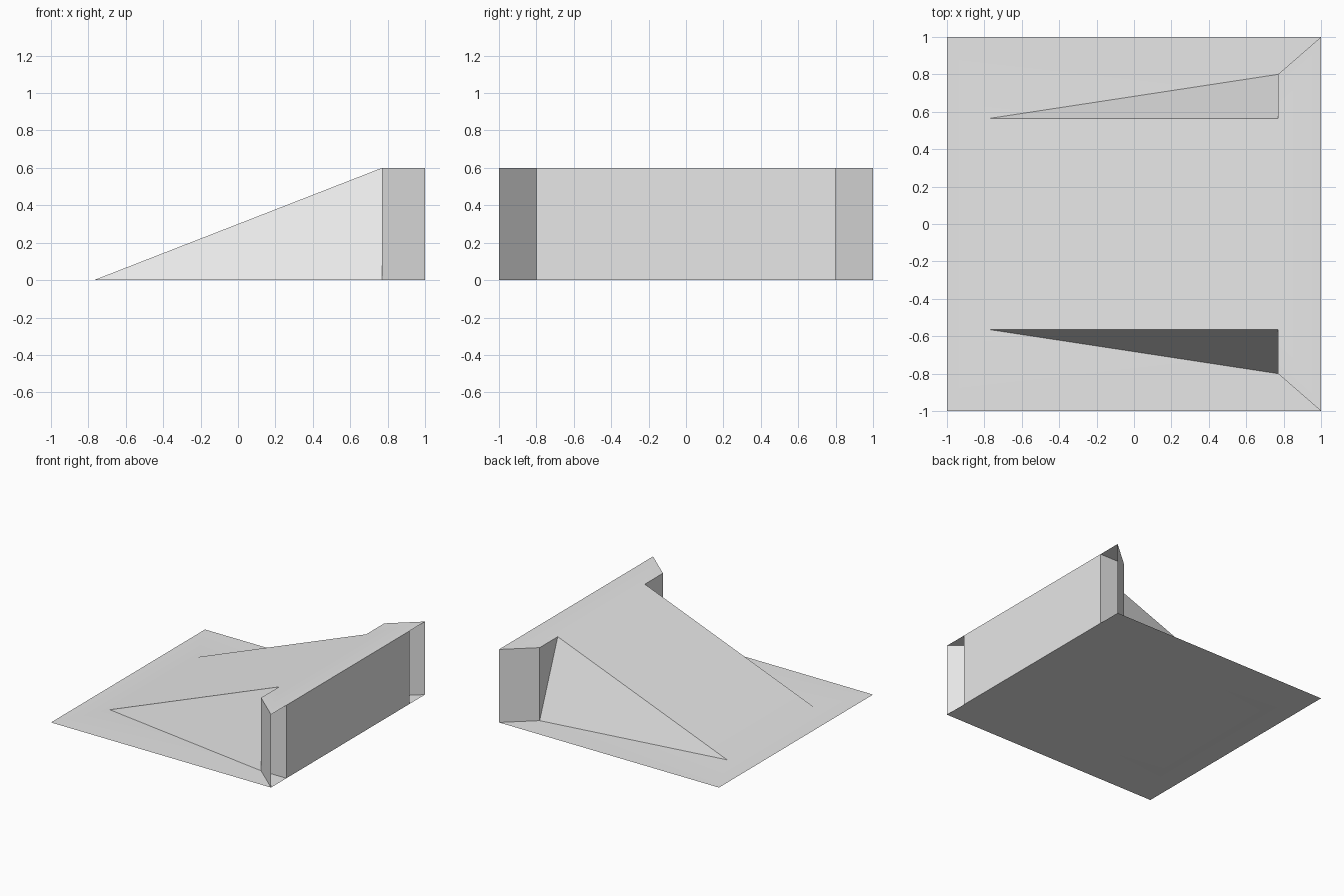
import bpy
import bmesh
import math
from mathutils import Vector

cube = bpy.data.objects.get("Cube")
if cube:
    bpy.data.objects.remove(cube, do_unlink=True)

# Main dimensions
EDGE = 1.0      # half size of the base sheet
STEP = 0.77     # x of the ramp foot (negative) and ramp top (positive)
RAMP = 0.565    # half width of the ramp
BLOCK = 0.8     # half width of the block behind the ramp
TOP = 0.6       # height of the block

grey = bpy.data.materials.new("plain_grey")
grey.use_nodes = True
grey.diffuse_color = (0.8, 0.8, 0.8, 1)
grey.node_tree.nodes["Principled BSDF"].inputs["Base Color"].default_value = (0.8, 0.8, 0.8, 1)


def build(name, panels):
    """Make one object from (points, outward direction) panels, welded together."""
    bm = bmesh.new()
    for points, outward in panels:
        face = bm.faces.new([bm.verts.new(p) for p in points])
        face.normal_update()
        if face.normal.dot(Vector(outward)) < 0:
            face.normal_flip()
    bmesh.ops.remove_doubles(bm, verts=bm.verts[:], dist=0.0001)
    mesh = bpy.data.meshes.new(name)
    bm.to_mesh(mesh)
    bm.free()
    mesh.materials.append(grey)
    obj = bpy.data.objects.new(name, mesh)
    bpy.context.collection.objects.link(obj)
    bpy.ops.object.select_all(action='DESELECT')
    obj.select_set(True)
    bpy.context.view_layer.objects.active = obj
    bpy.ops.object.shade_smooth_by_angle(angle=math.radians(30))
    return obj


def span(*half):
    """Close a half outline (left side) with its mirrored points."""
    return list(half) + [(x, -y, z) for x, y, z in reversed(half)]


UP = (0, 0, 1)
foot = (-STEP, RAMP, 0)
crest = (STEP, RAMP, TOP)
flank = (STEP, BLOCK, 0)
flank_top = (STEP, BLOCK, TOP)
rear = (EDGE, BLOCK, 0)
rear_top = (EDGE, BLOCK, TOP)
corner = (EDGE, EDGE, 0)
corner_top = (EDGE, EDGE, TOP)
outer = (-EDGE, EDGE, 0)

# Base sheet, ramp and block, joined as one skin
panels = [
    (span(outer, foot), UP),                                # base before the ramp
    (span(foot, crest), UP),                                # ramp
    (span(crest, flank_top, corner_top, rear_top), UP),     # block top
    (span(rear, rear_top), (1, 0, 0)),                      # block end wall
]
for s in (1, -1):
    sides = [
        ([outer, corner, flank, foot], UP),                 # base beside the ramp
        ([flank, corner, rear], UP),                        # base under the overhang
        ([foot, crest, flank], (0, s, 0)),                  # leaning ramp side
        ([crest, flank_top, flank], (-1, 0, 0)),            # block shoulder
        ([flank, rear, rear_top, flank_top], (0, s, 0)),    # block side
    ]
    panels += [([(x, s * y, z) for x, y, z in pts], out) for pts, out in sides]
build("ramp_and_base", panels)

# Underside closing the hollow ramp
build("ramp_floor", [(span(foot, flank, rear), (0, 0, -1))])

# Diagonal fins from the block shoulders to the corners
for s, side in ((1, "left"), (-1, "right")):
    fin = [(x, s * y, z) for x, y, z in (flank, corner, corner_top, flank_top)]
    build(side + "_fin", [(fin, (-1, s, 0))])
